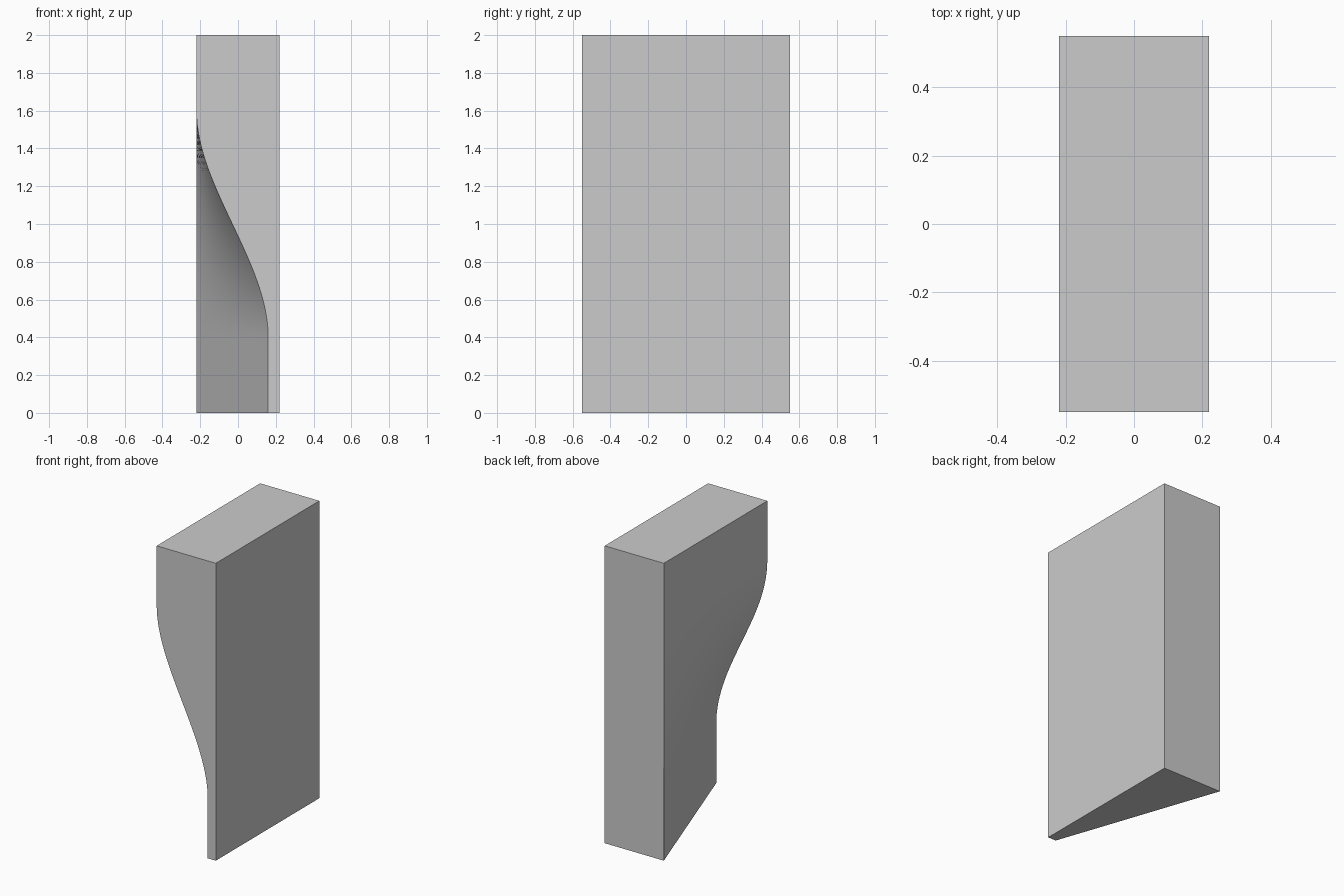
import bpy, bmesh, math

if "Cube" in bpy.data.objects:
    bpy.data.objects.remove(bpy.data.objects["Cube"])

HALF_X, HALF_Y, HEIGHT = 0.22, 0.55, 2.0
INSET = 0.38               # how far the lower front edge is cut back
Z_LOW, Z_HIGH = 0.4, 1.6   # start and end of the S-curve
ROWS, COLS = 32, 12


def cut_depth(z):
    t = min(max((z - Z_LOW) / (Z_HIGH - Z_LOW), 0), 1)
    return INSET * (1 - t * t * (3 - 2 * t))


levels = [0.0] + [Z_LOW + (Z_HIGH - Z_LOW) * i / ROWS for i in range(ROWS + 1)] + [HEIGHT]

bm = bmesh.new()

# Twisted left side: S-curve at the front fading to a straight edge at the back
grid = []
for z in levels:
    row = []
    for j in range(COLS + 1):
        f = j / COLS
        row.append(bm.verts.new((-HALF_X + cut_depth(z) * (1 - f), -HALF_Y + 2 * HALF_Y * f, z)))
    grid.append(row)
for a, b in zip(grid, grid[1:]):
    for j in range(COLS):
        bm.faces.new((a[j], b[j], b[j + 1], a[j + 1]))

# Flat right side, front, back, top and bottom
fb, bb, bt, ft = [bm.verts.new((HALF_X, y, z)) for y, z in
                  ((-HALF_Y, 0), (HALF_Y, 0), (HALF_Y, HEIGHT), (-HALF_Y, HEIGHT))]
bm.faces.new((fb, bb, bt, ft))
bm.faces.new([r[0] for r in grid] + [ft, fb])
bm.faces.new([r[-1] for r in grid] + [bt, bb])
bm.faces.new(grid[-1] + [bt, ft])
bm.faces.new(grid[0] + [bb, fb])
bmesh.ops.recalc_face_normals(bm, faces=bm.faces[:])

mesh = bpy.data.meshes.new("twisted_block")
bm.to_mesh(mesh)
bm.free()
block = bpy.data.objects.new("twisted_block", mesh)
bpy.context.collection.objects.link(block)

# Smooth the curved side, keep the box edges sharp
bpy.context.view_layer.objects.active = block
block.select_set(True)
bpy.ops.object.shade_smooth_by_angle(angle=math.radians(30))
